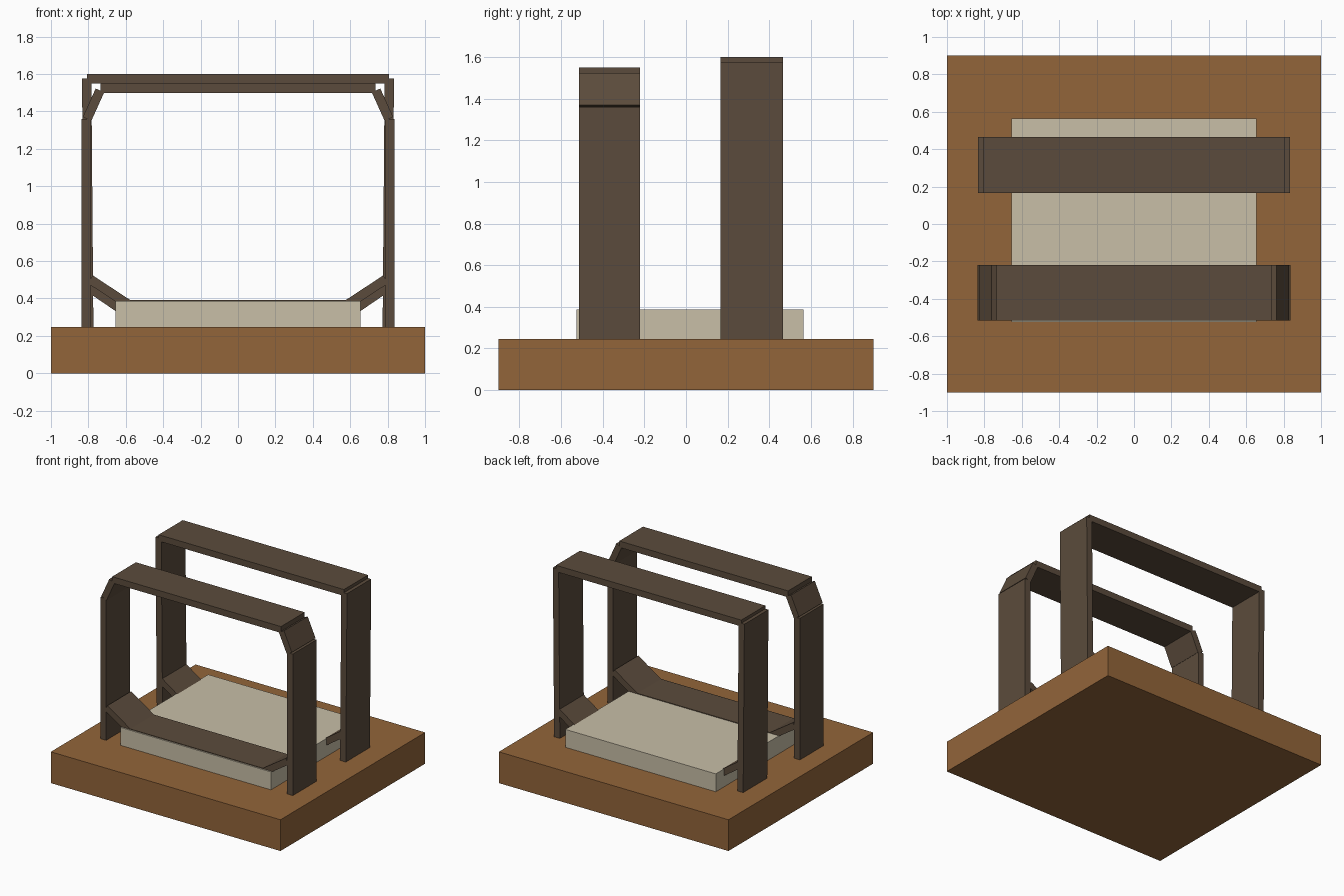
import bpy
from mathutils import Vector

cube = bpy.data.objects.get("Cube")
if cube:
    bpy.data.objects.remove(cube, do_unlink=True)


def material(name, colour):
    m = bpy.data.materials.new(name)
    m.use_nodes = True
    m.diffuse_color = (*colour, 1)
    bsdf = m.node_tree.nodes["Principled BSDF"]
    bsdf.inputs["Base Color"].default_value = (*colour, 1)
    bsdf.inputs["Roughness"].default_value = 0.8
    return m


WOOD = material("warm wood", (0.29, 0.13, 0.042))
CREAM = material("pale cream", (0.58, 0.52, 0.39))
DARK = material("dark brown", (0.105, 0.071, 0.045))


def bar(name, start, end, thick, y_range, mat):
    """Box running from start to end in the xz plane, spanning y_range."""
    a, b = Vector(start), Vector(end)
    d = (b - a).normalized()
    n = Vector((-d.y, d.x)) * thick / 2
    outline = [a - n, b - n, b + n, a + n]
    verts = [(p.x, y, p.y) for y in y_range for p in outline]
    faces = [(0, 1, 2, 3), (7, 6, 5, 4)]
    faces += [(i, i + 4, (i + 1) % 4 + 4, (i + 1) % 4) for i in range(4)]
    mesh = bpy.data.meshes.new(name)
    mesh.from_pydata(verts, [], faces)
    mesh.materials.append(mat)
    obj = bpy.data.objects.new(name, mesh)
    bpy.context.collection.objects.link(obj)


def mirrored_bars(name, start, end, thick, y_range):
    for side, s in (("left", 1), ("right", -1)):
        bar(f"{side}_{name}", (s * start[0], start[1]), (s * end[0], end[1]),
            thick, y_range, DARK)


# Base and the slab resting on it
bar("base", (-1, 0.123), (1, 0.123), 0.246, (-0.9, 0.9), WOOD)
bar("slab", (-0.655, 0.316), (0.655, 0.316), 0.142, (-0.525, 0.565), CREAM)

T = 0.05
FRONT = (-0.515, -0.22)
REAR = (0.165, 0.465)

# Front hoop with cut corners and a plank lying across the slab
mirrored_bars("front_post", (0.813, 0.24), (0.813, 1.36), T, FRONT)
mirrored_bars("front_corner", (0.807, 1.36), (0.738, 1.512), T, FRONT)
mirrored_bars("front_foot_brace", (0.79, 0.502), (0.58, 0.364), T, FRONT)
bar("front_top_bar", (-0.735, 1.524), (0.735, 1.524), T, FRONT, DARK)
bar("front_plank", (-0.6, 0.367), (0.6, 0.367), T, FRONT, DARK)

# Rear hoop with square corners and braces sunk into the slab
mirrored_bars("rear_post", (0.798, 0.24), (0.809, 1.575), T, REAR)
mirrored_bars("rear_foot_brace", (0.79, 0.455), (0.58, 0.312), T, REAR)
bar("rear_top_bar", (-0.807, 1.575), (0.807, 1.575), T, REAR, DARK)
